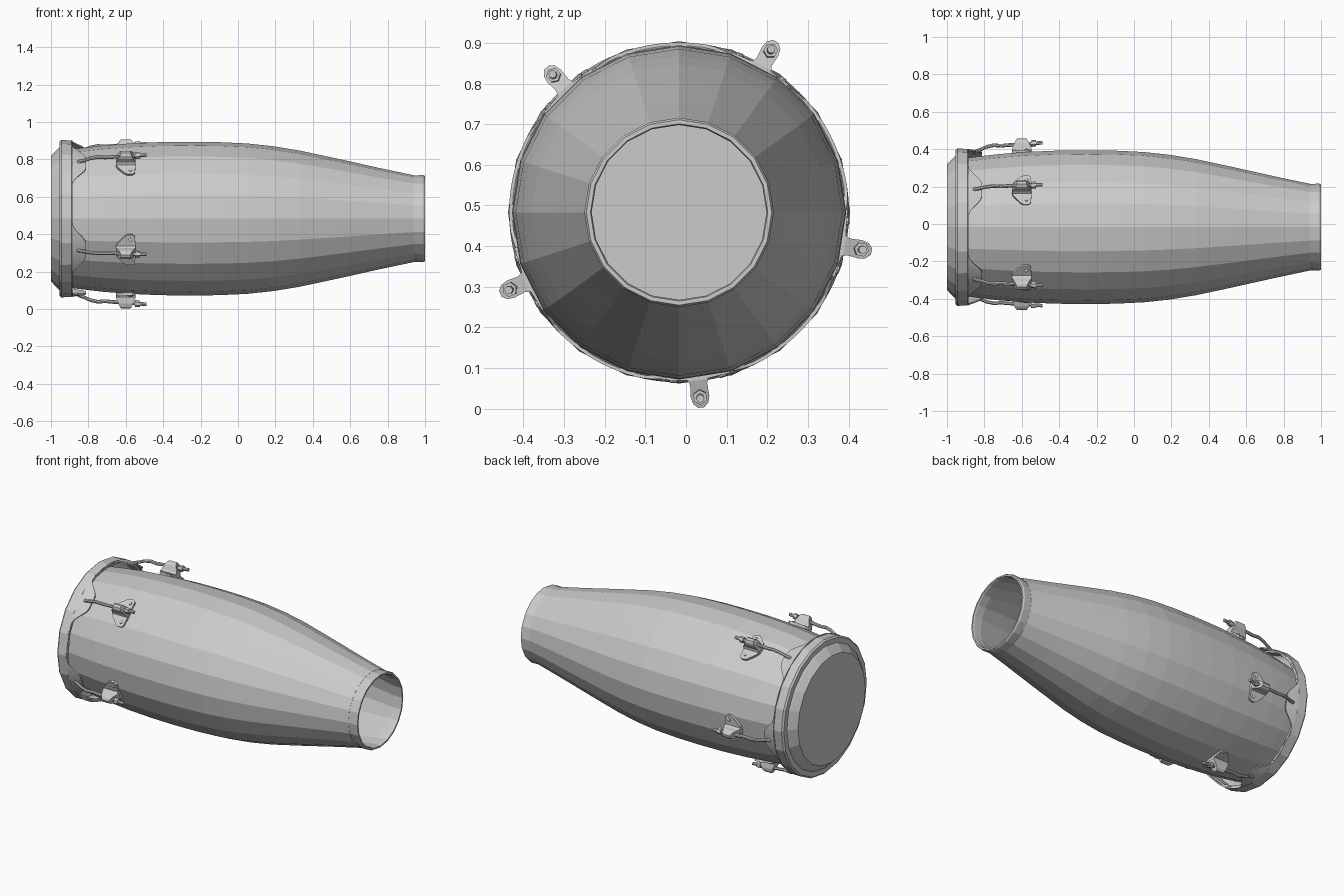
import bpy, bmesh
from math import sin, cos, pi, radians, tau

if "Cube" in bpy.data.objects:
    bpy.data.objects.remove(bpy.data.objects["Cube"], do_unlink=True)

CY, CZ = -0.017, 0.483          # drum axis, running along x
SIDES = 20
LUGS = [radians(60.5 + 72 * k) for k in range(5)]

grey = bpy.data.materials.new("plain grey")
grey.use_nodes = True
grey.diffuse_color = (0.6, 0.6, 0.6, 1)
grey.node_tree.nodes["Principled BSDF"].inputs["Base Color"].default_value = (0.6, 0.6, 0.6, 1)


def place(a, x, r, t=0):
    """Point at angle a around the axis, radius r, sideways offset t."""
    return (x, CY + r * cos(a) - t * sin(a), CZ + r * sin(a) + t * cos(a))


def finish(name, bm):
    bmesh.ops.remove_doubles(bm, verts=bm.verts, dist=1e-5)
    bmesh.ops.recalc_face_normals(bm, faces=bm.faces)
    me = bpy.data.meshes.new(name)
    bm.to_mesh(me)
    bm.free()
    ob = bpy.data.objects.new(name, me)
    me.materials.append(grey)
    bpy.context.collection.objects.link(ob)
    return ob


def skin(bm, rings, closed=False, caps=False):
    """Join rings of points with quads."""
    vs = [[bm.verts.new(p) for p in ring] for ring in rings]
    pairs = list(zip(vs, vs[1:])) + ([(vs[-1], vs[0])] if closed else [])
    n = len(vs[0])
    for a, b in pairs:
        for i in range(n):
            j = (i + 1) % n
            bm.faces.new((a[i], a[j], b[j], b[i]))
    if caps:
        bm.faces.new(vs[0])
        bm.faces.new(vs[-1])


def lathe(name, profile, sides=SIDES, closed=True, caps=False):
    bm = bmesh.new()
    skin(bm, [[place(tau * i / sides, x, r) for i in range(sides)] for x, r in profile],
         closed, caps)
    return finish(name, bm)


# Hollow tapered shell
outer = [(-0.96, 0.36), (-0.85, 0.376), (-0.72, 0.391), (-0.58, 0.402), (-0.42, 0.409),
         (-0.25, 0.411), (-0.1, 0.409), (0.05, 0.402), (0.19, 0.387), (0.33, 0.364),
         (0.54, 0.319), (0.755, 0.271), (0.94, 0.232)]
lathe("shell", outer + [(x, r - 0.015) for x, r in reversed(outer)])

# Rounded foot lip
lathe("foot_lip", [(0.94, 0.231), (0.99, 0.233), (1.0, 0.228), (1.0, 0.218),
                   (0.99, 0.215), (0.94, 0.217)])

# Drum head
lathe("head", [(-0.95, 0.385), (-0.965, 0.372), (-1.0, 0.335)], closed=False, caps=True)

# Tension ring
lathe("tension_ring", [(-0.955, 0.375), (-0.955, 0.412), (-0.945, 0.421), (-0.89, 0.418),
                       (-0.885, 0.412), (-0.885, 0.402), (-0.945, 0.402)])


# Scalloped skirt with a tab at each lug
def skirt_edge(a):
    off = min(abs((a - l + pi) % tau - pi) for l in LUGS)
    f = min(1, max(0, (radians(21) - off) / radians(16)))
    return f * f * (3 - 2 * f)


bm = bmesh.new()
N = 120
angles = [tau * i / N for i in range(N)]
rim = [(0.418, 0), (0.418, 1), (0.41, 1), (0.41, 0)]
rings = []
for r, edge in rim:
    rings.append([place(a, -0.888 + edge * (0.004 + 0.072 * skirt_edge(a)),
                        r - edge * 0.012 * skirt_edge(a)) for a in angles])
skin(bm, rings, closed=True)
finish("ring_skirt", bm)


def lug_tube(bm, a, path, sides=8):
    """Tube along (x, r, across, high) stations, in the plane of a lug."""
    skin(bm, [[place(a, x, r + h * cos(tau * i / sides), w * sin(tau * i / sides))
               for i in range(sides)] for x, r, w, h in path], caps=True)


# Half outline of the lug plate: (x, sideways)
half = [(-0.653, 0.022), (-0.645, 0.04), (-0.605, 0.08), (-0.59, 0.088),
        (-0.565, 0.088), (-0.552, 0.078), (-0.547, 0.022)]
outline = half + [(x, -t) for x, t in reversed(half)]

for k, a in enumerate(LUGS):
    tag = str(k + 1)

    # Mounting plate bent to the shell
    bm = bmesh.new()
    for side in (1, -1):
        skin(bm, [[place(a + side * t / 0.405, x, r) for x, t in half]
                  for r in (0.397, 0.414)], caps=True)
    skin(bm, [[place(a + t / 0.405, x, r) for x, t in
               (half[0], half[-1], (half[-1][0], -0.022), (half[0][0], -0.022))]
              for r in (0.397, 0.416)], caps=True)
    finish("lug_plate_" + tag, bm)

    # Rivets
    bm = bmesh.new()
    for side in (1, -1):
        b = a + side * 0.06 / 0.405
        skin(bm, [[place(b, -0.575 + s * cos(tau * i / 8), r, s * sin(tau * i / 8))
                   for i in range(8)] for r, s in ((0.405, 0.011), (0.417, 0.011), (0.42, 0.006))],
             caps=True)
    finish("lug_rivets_" + tag, bm)

    # Raised loop holding the rod
    bm = bmesh.new()
    section = [(0.405, 0.03), (0.425, 0.021), (0.455, 0.023), (0.472, 0.019), (0.483, 0.008)]
    section += [(r, -t) for r, t in reversed(section)]
    skin(bm, [[place(a, x + s * max(0, r - 0.43) * 0.5, r, t) for r, t in section]
              for x, s in ((-0.652, 1), (-0.548, -1))], caps=True)
    finish("lug_loop_" + tag, bm)

    # Bent tension rod
    bm = bmesh.new()
    bend = [(-0.86, 0.408), (-0.845, 0.415), (-0.82, 0.424), (-0.79, 0.438), (-0.75, 0.447),
            (-0.71, 0.444), (-0.67, 0.448), (-0.6, 0.452), (-0.49, 0.461)]
    lug_tube(bm, a, [(x, r, 0.01, 0.01) for x, r in bend])
    finish("tension_rod_" + tag, bm)

    # Nut
    bm = bmesh.new()
    lug_tube(bm, a, [(-0.55, 0.456, 0.018, 0.018), (-0.525, 0.458, 0.018, 0.018)], 6)
    finish("rod_nut_" + tag, bm)
